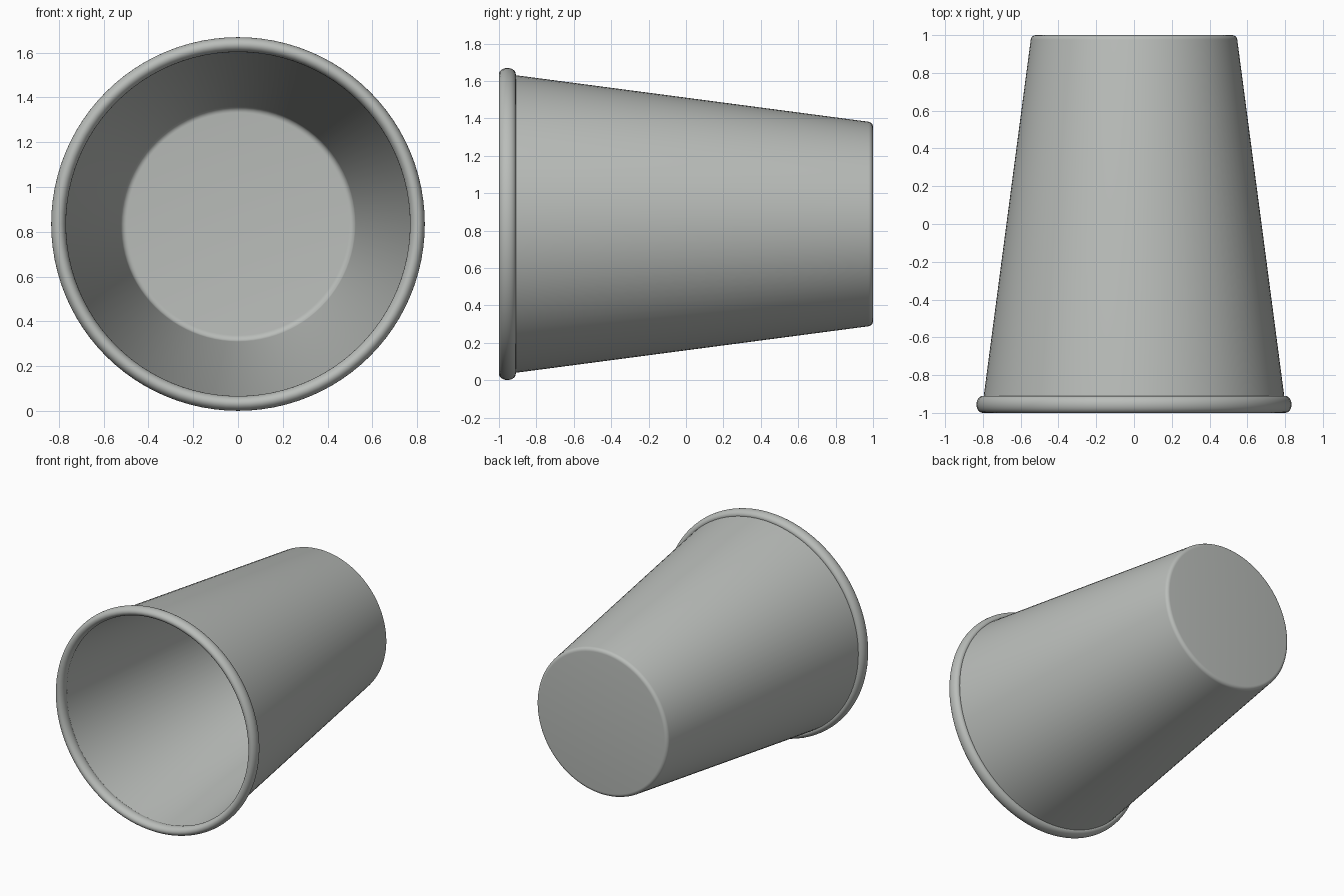
import bpy, bmesh
from math import sin, cos, pi, radians

cube = bpy.data.objects.get("Cube")
if cube:
    bpy.data.objects.remove(cube, do_unlink=True)

SEGMENTS = 96
AXIS_Z = 0.835

grey = bpy.data.materials.new("pale_grey")
grey.use_nodes = True
colour = (0.49, 0.51, 0.49, 1)
grey.diffuse_color = colour
grey.node_tree.nodes["Principled BSDF"].inputs["Base Color"].default_value = colour


def arc(r, y, rad_r, rad_y, start, end, steps):
    """Elliptical arc of (radius, y) points, angles in degrees."""
    angles = [radians(start + (end - start) * i / steps) for i in range(steps + 1)]
    return [(r + rad_r * cos(a), y + rad_y * sin(a)) for a in angles]


def lathe(name, profile, closed=False):
    """Spin a (radius, y) profile around the horizontal cup axis."""
    bm = bmesh.new()
    verts = [bm.verts.new((r, y, 0)) for r, y in profile]
    pairs = list(zip(verts, verts[1:]))
    if closed:
        pairs.append((verts[-1], verts[0]))
    edges = [bm.edges.new(p) for p in pairs]
    bmesh.ops.spin(bm, geom=verts + edges, cent=(0, 0, 0), axis=(0, 1, 0),
                   angle=2 * pi, steps=SEGMENTS)
    bmesh.ops.remove_doubles(bm, verts=bm.verts, dist=0.0001)
    bmesh.ops.recalc_face_normals(bm, faces=bm.faces)
    mesh = bpy.data.meshes.new(name)
    bm.to_mesh(mesh)
    bm.free()
    mesh.materials.append(grey)
    obj = bpy.data.objects.new(name, mesh)
    bpy.context.collection.objects.link(obj)
    obj.location.z = AXIS_Z
    bpy.ops.object.select_all(action="DESELECT")
    obj.select_set(True)
    bpy.context.view_layer.objects.active = obj
    bpy.ops.object.shade_smooth_by_angle(angle=radians(35))
    return obj


# Tapered wall with a rounded base corner, outside then inside
outside = [(0.802, -0.96)] + arc(0.519, 0.972, 0.028, 0.028, 8, 90, 6) + [(0, 1)]
inside = [(0, 0.98)] + arc(0.497, 0.952, 0.028, 0.028, 90, 8, 6) + [(0.78, -0.96)]
lathe("cup_body", outside + inside, closed=True)

# Rolled lip around the open mouth
lathe("rolled_rim", arc(0.801, -0.955, 0.033, 0.045, 0, 345, 23), closed=True)
